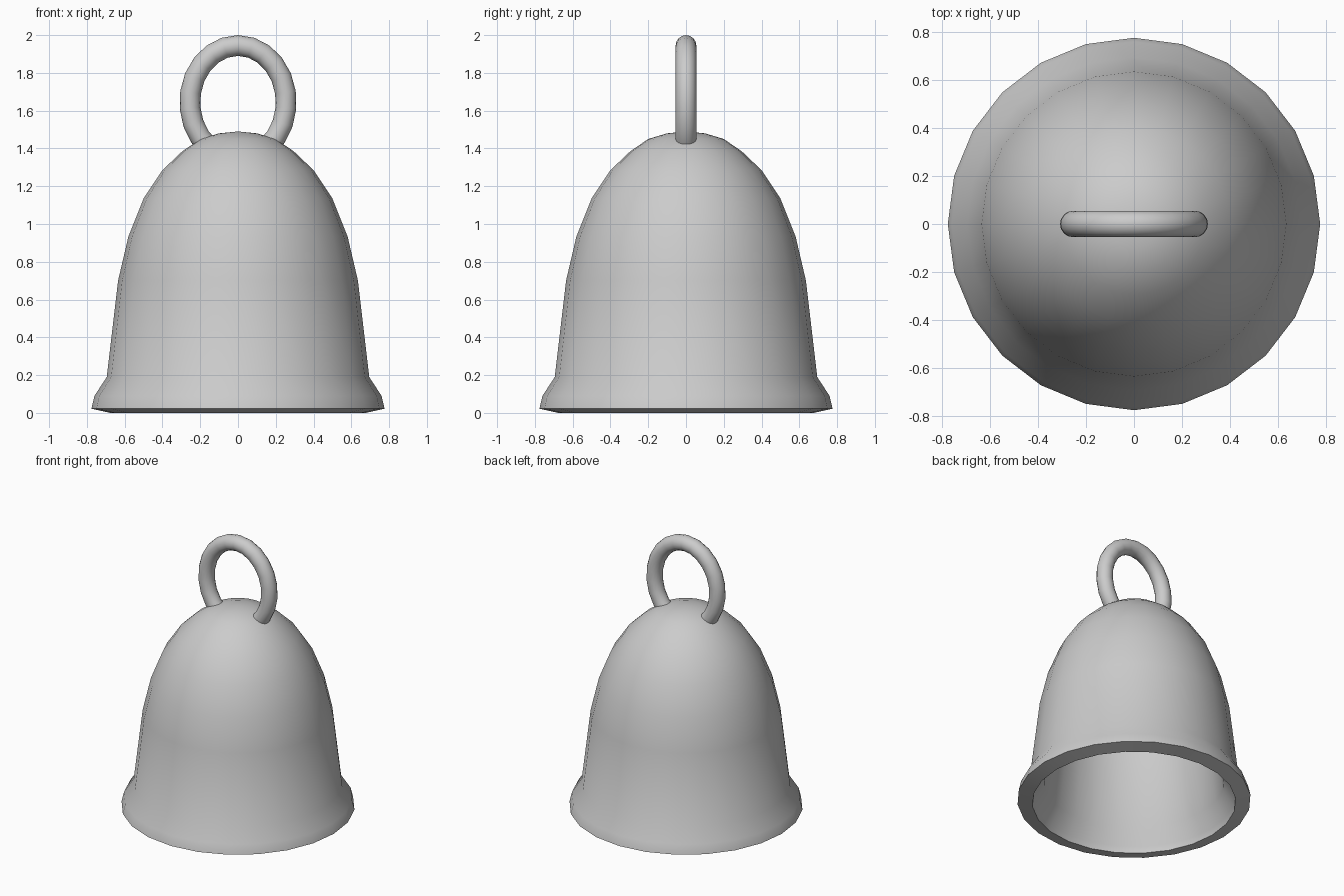
import bpy, bmesh
from math import sin, cos, pi, radians
from mathutils import Vector

if "Cube" in bpy.data.objects:
    bpy.data.objects.remove(bpy.data.objects["Cube"])


def make_object(name, bm):
    bmesh.ops.recalc_face_normals(bm, faces=bm.faces)
    mesh = bpy.data.meshes.new(name)
    bm.to_mesh(mesh)
    bm.free()
    obj = bpy.data.objects.new(name, mesh)
    bpy.context.collection.objects.link(obj)
    bpy.ops.object.select_all(action='DESELECT')
    obj.select_set(True)
    bpy.context.view_layer.objects.active = obj
    return obj


def bridge(bm, a, b):
    n = len(a)
    for i in range(n):
        bm.faces.new((a[i], a[(i + 1) % n], b[(i + 1) % n], b[i]))


# Bell body: closed profile (outside, rim, inside) turned in 24 steps
SIDES = 24
outer = [(0.1, 1.48), (0.2, 1.45), (0.295, 1.385), (0.4, 1.285), (0.5, 1.135),
         (0.58, 0.935), (0.635, 0.7), (0.695, 0.19), (0.76, 0.09), (0.776, 0.022)]
inner = [(0.676, 0.0), (0.668, 0.045), (0.598, 0.155), (0.537, 0.68), (0.485, 0.9),
         (0.411, 1.085), (0.322, 1.22), (0.23, 1.307), (0.155, 1.357), (0.08, 1.382)]
bm = bmesh.new()
rings = [[bm.verts.new((r * cos(2 * pi * i / SIDES), r * sin(2 * pi * i / SIDES), z))
          for i in range(SIDES)] for r, z in outer + inner]
for a, b in zip(rings, rings[1:]):
    bridge(bm, a, b)
for ring, z in ((rings[0], 1.49), (rings[-1], 1.39)):
    pole = bm.verts.new((0, 0, z))
    for i in range(SIDES):
        bm.faces.new((pole, ring[i], ring[(i + 1) % SIDES]))
make_object("bell_body", bm)
bpy.ops.object.shade_smooth_by_angle(angle=radians(35))

# Hanging loop: round tube along an open oval, ends sunk into the crown
TUBE = 0.055
STEPS, ROUND = 18, 16
bm = bmesh.new()
rings = []
for k in range(STEPS + 1):
    t = radians(-54 + 288 * k / STEPS)
    centre = Vector((0.255 * cos(t), 0, 1.645 + 0.3 * sin(t)))
    out = Vector((0.3 * cos(t), 0, 0.255 * sin(t))).normalized()
    rings.append([bm.verts.new(centre + out * TUBE * cos(2 * pi * j / ROUND)
                               + Vector((0, TUBE * sin(2 * pi * j / ROUND), 0)))
                  for j in range(ROUND)])
for a, b in zip(rings, rings[1:]):
    bridge(bm, a, b)
bm.faces.new(rings[0])
bm.faces.new(rings[-1])
make_object("hanging_loop", bm)
bpy.ops.object.shade_smooth_by_angle(angle=radians(35))
